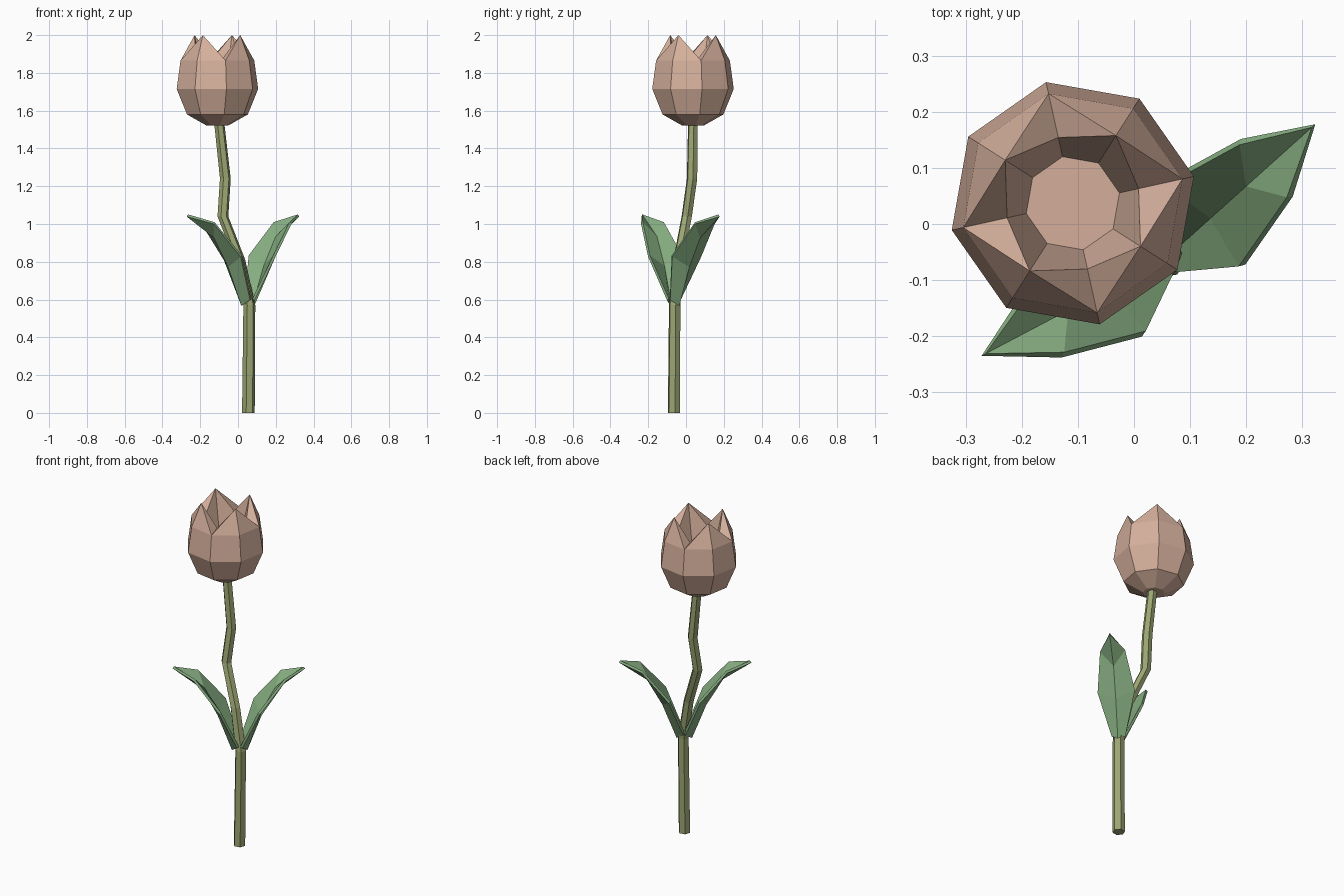
import bpy, bmesh, math
from mathutils import Vector

if "Cube" in bpy.data.objects:
    bpy.data.objects.remove(bpy.data.objects["Cube"])


def material(name, rgb):
    m = bpy.data.materials.new(name)
    m.diffuse_color = (*rgb, 1)
    m.use_nodes = True
    m.node_tree.nodes["Principled BSDF"].inputs["Base Color"].default_value = m.diffuse_color
    return m


PETAL = material("dusty pink", (0.66, 0.43, 0.33))
STEM = material("olive green", (0.33, 0.38, 0.17))
LEAF = material("leaf green", (0.24, 0.42, 0.22))


def finish(name, bm, mat, fix=True):
    if fix:
        bmesh.ops.recalc_face_normals(bm, faces=bm.faces)
    me = bpy.data.meshes.new(name)
    bm.to_mesh(me)
    bm.free()
    me.materials.append(mat)
    ob = bpy.data.objects.new(name, me)
    bpy.context.collection.objects.link(ob)
    return ob


def ring(bm, centre, r, z, n, turn):
    return [bm.verts.new((centre[0] + r * math.cos(turn + i * math.tau / n),
                          centre[1] + r * math.sin(turn + i * math.tau / n), z))
            for i in range(n)]


def bridge(bm, a, b):
    n = len(a)
    for i in range(n):
        j = (i + 1) % n
        bm.faces.new((a[i], a[j], b[j], b[i]))


# Stem: six-sided tube along a bent path (x, y, z, radius)
bm = bmesh.new()
path = [(.055, -.064, 0, .034), (.06, -.06, .57, .032), (.01, -.04, .81, .029),
        (-.08, .004, 1.04, .029), (-.067, .032, 1.24, .029), (-.102, .037, 1.56, .027)]
rings = [ring(bm, p, p[3], p[2], 6, math.radians(10)) for p in path]
for a, b in zip(rings, rings[1:]):
    bridge(bm, a, b)
bm.faces.new(rings[0])
bm.faces.new(rings[-1])
finish("stem", bm, STEM)

# Flower: eight-sided cup, odd columns rise to petal tips, even ones are notches
bm = bmesh.new()
C, T = (-.109, .037), math.radians(12.5)
outer = [ring(bm, C, r, z, 8, T) for r, z in
         ((.06, 1.522), (.165, 1.58), (.221, 1.715), (.2, 1.865))]
for a, b in zip(outer, outer[1:]):
    bridge(bm, a, b)
bm.faces.new(outer[0])
tips = ring(bm, C, .143, 2.0, 4, T + math.radians(45))
notch = ring(bm, C, .12, 1.875, 4, T)
inner = ring(bm, C, .085, 1.74, 8, T)
bm.faces.new(inner)
top = outer[-1]
for k in range(4):
    v0, mid, v1 = top[2 * k], top[2 * k + 1], top[(2 * k + 2) % 8]
    n0, n1, tip = notch[k], notch[(k + 1) % 4], tips[k]
    i0, im, i1 = inner[2 * k], inner[2 * k + 1], inner[(2 * k + 2) % 8]
    for f in ((v0, mid, tip), (mid, v1, tip),      # outside of the petal tip
              (v0, tip, n0), (v1, n1, tip),        # thick petal edges
              (n0, tip, im, i0), (tip, n1, i1, im)):  # inside
        bm.faces.new(f)
finish("flower", bm, PETAL)


# Leaves: folded blade, stations of (rib u, rib z, edge u, edge z, half width)
def leaf(name, tip):
    base = Vector((.055, -.063, 0))
    d = Vector((tip[0], tip[1], 0)) - base
    length = d.length
    d.normalize()
    side = Vector((d.y, -d.x, 0))
    up = Vector((0, 0, 1))
    bm = bmesh.new()
    rows = []
    for ru, rz, eu, ez, w in ((.036, .57, .005, .60, .034), (.115, .775, .095, .83, .10),
                              (.20, .93, .24, 1.005, .066)):
        rows.append([bm.verts.new(base + d * u + side * v + up * z)
                     for u, v, z in ((eu, -w, ez), (ru, 0, rz), (eu, w, ez))])
    for a, b in zip(rows, rows[1:]):
        for i in range(2):
            bm.faces.new((a[i], a[i + 1], b[i + 1], b[i]))
    end = bm.verts.new(base + d * length + up * 1.045)
    for i in range(2):
        bm.faces.new((rows[-1][i], rows[-1][i + 1], end))
    ob = finish(name, bm, LEAF)
    m = ob.modifiers.new("thickness", 'SOLIDIFY')
    m.thickness = .014
    m.offset = 0


leaf("right_leaf", (.32, .175))
leaf("left_leaf", (-.268, -.233))
